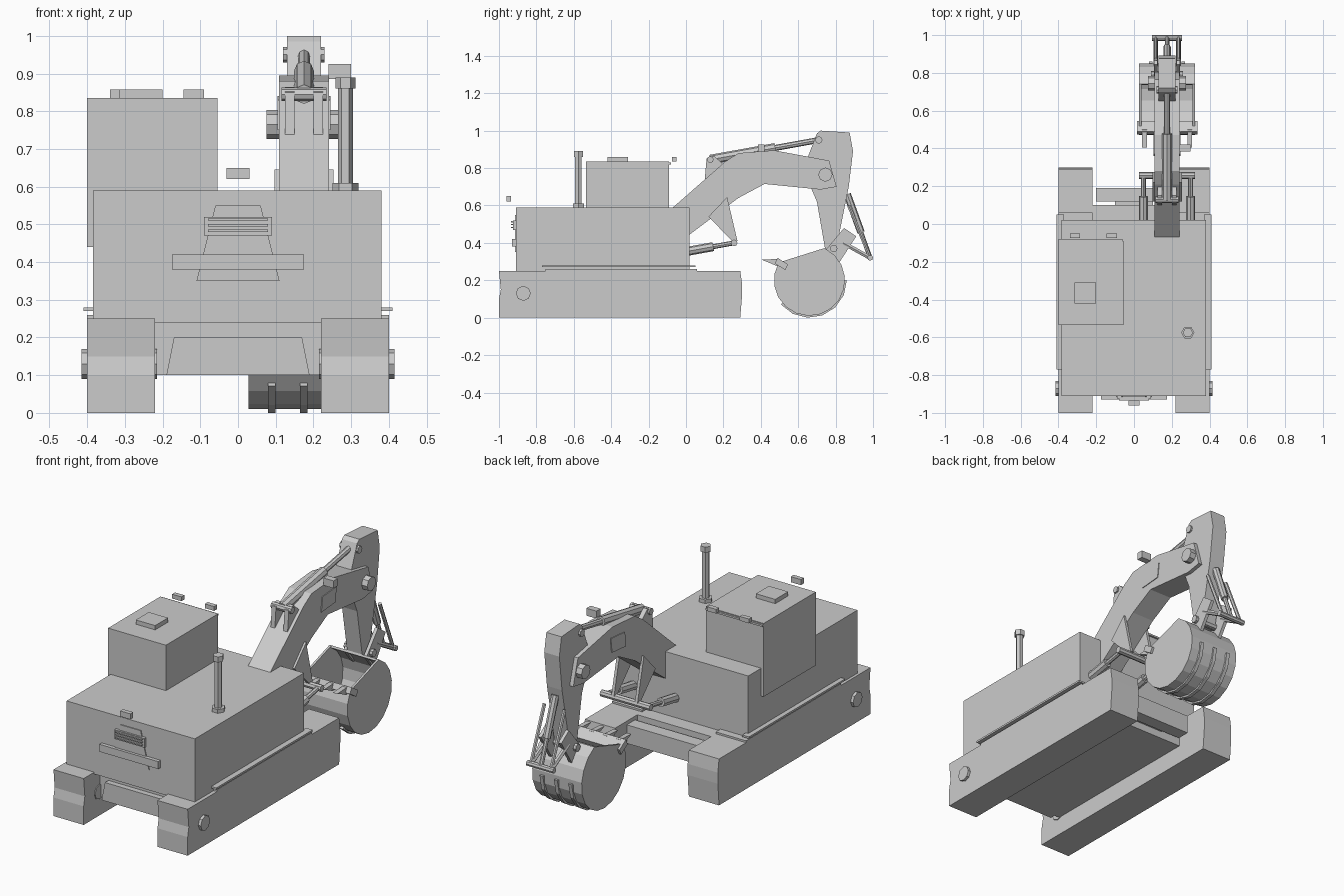
import bpy
import bmesh
from math import cos, sin, radians, tau
from mathutils import Vector

default_cube = bpy.data.objects.get("Cube")
if default_cube:
    bpy.data.objects.remove(default_cube)

grey = bpy.data.materials.new("plain grey")
grey.use_nodes = True
colour = (.6, .6, .6, 1)
grey.diffuse_color = colour
grey.node_tree.nodes["Principled BSDF"].inputs["Base Color"].default_value = colour

arm_x = .175
body_top = .59
mirror = (-1, 1)


def extrude(name, outline, step):
    """Sweep a closed outline of points along a step into a solid part."""
    bm = bmesh.new()
    face = bm.faces.new([bm.verts.new(point) for point in outline])
    swept = bmesh.ops.extrude_face_region(bm, geom=[face])["geom"]
    moved = [item for item in swept if isinstance(item, bmesh.types.BMVert)]
    bmesh.ops.translate(bm, vec=step, verts=moved)
    bmesh.ops.recalc_face_normals(bm, faces=bm.faces)
    mesh = bpy.data.meshes.new(name)
    bm.to_mesh(mesh)
    bm.free()
    mesh.materials.append(grey)
    part = bpy.data.objects.new(name, mesh)
    bpy.context.collection.objects.link(part)


def plate(name, outline, width, centre=arm_x):
    """Upright plate from a (y, z) outline, centred across x."""
    left = centre - width / 2
    extrude(name, [(left, y, z) for y, z in outline], (width, 0, 0))


def plate_pair(name, outline, width, offset, centre=arm_x):
    for sign in mirror:
        plate(name, outline, width, centre + sign * offset)


def box(name, x, y, z):
    (left, right), (rear, front), (low, high) = x, y, z
    outline = [(rear, low), (front, low), (front, high), (rear, high)]
    plate(name, outline, right - left, (left + right) / 2)


def trapezoid(name, low_half, high_half, z, y):
    (low, high), (rear, front) = z, y
    outline = [(-low_half, low), (low_half, low), (high_half, high), (-high_half, high)]
    extrude(name, [(x, rear, height) for x, height in outline], (0, front - rear, 0))


def rod(name, start, end, radius, sides=8):
    start, end = Vector(start), Vector(end)
    turn = (end - start).to_track_quat('Z', 'Y')
    angles = [tau * i / sides for i in range(sides)]
    ring = [start + turn @ Vector((radius * cos(a), radius * sin(a), 0)) for a in angles]
    extrude(name, ring, end - start)


def pin(name, at, radius, width, centre=arm_x):
    """Rod lying across x through the (y, z) point."""
    half = width / 2
    rod(name, (centre - half, *at), (centre + half, *at), radius)


def ram(name, start, end, barrel, radius, offset=0):
    """Hydraulic cylinder: thick barrel, thin rod, between two (y, z) points."""
    start = Vector((arm_x + offset, *start))
    end = Vector((arm_x + offset, *end))
    rod(name + "_barrel", start, start.lerp(end, .6), barrel)
    rod(name + "_rod", start.lerp(end, .5), end, radius)


# Tracks with bulged front ends, hubs, fenders and side steps
track = [(-1, 0), (.29, 0), (.3, .12), (.3, .18), (.29, .25),
         (-1, .25), (-.99, .15), (-1, .1)]
plate_pair("track", track, .18, .31, centre=0)
for sign in mirror:
    pin("track_hub", (-.87, .13), .04, .2, sign * .315)
    box("fender", (sign * .22, sign * .4), (-.75, .06), (.25, .26))
    box("side_step", (sign * .37, sign * .41), (-.77, .05), (.27, .28))

# Frame between the tracks
box("under_frame", (-.22, .22), (-.86, .1), (.1, .25))
trapezoid("frame_end", .19, .17, (.1, .2), (-.89, -.8))
box("front_crossbar", (-.2, .22), (.12, .19), (.13, .23))
box("crossbar_mount", (-.1, .1), (.09, .13), (.14, .2))

# Body with its rear panel, bumper, grille and camera
box("body", (-.385, .38), (-.91, .02), (.24, body_top))
trapezoid("rear_panel", .11, .06, (.35, .55), (-.915, -.9))
box("rear_bumper", (-arm_x, arm_x), (-.93, -.9), (.38, .42))
box("grille", (-.09, .09), (-.925, -.9), (.47, .52))
for row in range(3):
    low = .48 + row * .015
    box("grille_slat", (-.08, .08), (-.935, -.92), (low, low + .006))
box("rear_camera", (-.03, .03), (-.96, -.935), (.62, .65))

# Cab with roof hatch and lamps
roof = .835
lamp_top = .858
box("cab", (-.4, -.055), (-.535, -.09), (.44, roof))
box("roof_hatch", (-.315, -.2), (-.42, -.31), (roof, lamp_top))
box("lamp_bar", (-.4, -.06), (-.1, -.08), (.82, .83))
for left in (-.34, -.145):
    box("cab_lamp", (left, left + .055), (-.075, -.05), (roof, lamp_top))

# Exhaust stack
for name, radius, low, high in (("base", .035, body_top, .61),
                                ("pipe", .02, body_top, .88),
                                ("cap", .027, .86, .89)):
    rod("exhaust_" + name, (.285, -.575, low), (.285, -.575, high), radius, sides=6)

# Joints of the digging arm, as (y, z)
lift_foot, lift_joint = (-.02, .35), (.257, .4)
ram_foot, ram_joint = (.13, .845), (.71, .95)
elbow = (.745, .765)
curl_foot, link_joint = (.862, .66), (.985, .32)
bucket_joint = (.79, .37)

# Boom
boom = [(-.075, .585), (.21, .835), (.28, .88), (.47, .895), (.765, .84),
        (.805, .7), (.72, .685), (.42, .715), (.28, .64), (.02, .445)]
plate("boom", boom, .133)
plate_pair("boom_panel", [(.36, .75), (.48, .76), (.49, .84), (.37, .83)], .007, .067)
pin("elbow_pin", elbow, .038, .2)
box("boom_lamp", (.24, .3), (.385, .42), (.885, .925))

# Boom lift rams and their brackets
plate_pair("lift_bracket", [(.12, .54), (.22, .645), (.275, .41), lift_joint], .016, .07)
pin("lift_pin", lift_joint, .018, .295)
for sign in mirror:
    ram("lift_ram", lift_foot, lift_joint, .024, .013, offset=sign * .125)

# Stick and the ram that moves it
stick = [(.7, .985), (.72, 1), (.875, .99), (.893, .89), (.87, .7), (.8, .35),
         (.745, .36), (.7, .62), (.67, .69), (.64, .83)]
plate("stick", stick, .09)
plate_pair("ram_bracket", [(.1, .735), (.2, .82), (.15, .865), (.11, .85)], .025, .038)
ram("stick_ram", ram_foot, ram_joint, .026, .016)
pin("ram_foot_pin", ram_foot, .018, .12)
pin("stick_top_pin", ram_joint, .02, .11)


def bucket_arc(radius, start=65, end=-210, steps=14):
    """Points along the round bucket back, clockwise in (y, z)."""
    angles = [radians(start + (end - start) * i / steps) for i in range(steps + 1)]
    return [(.66 + radius * cos(a), .2 + radius * sin(a)) for a in angles]


# Bucket: open shell, side walls, ribs, cutting edge and teeth
outer = .19
bucket_width = .295
plate("bucket_shell", bucket_arc(outer) + bucket_arc(outer - .012)[::-1], bucket_width)
plate_pair("bucket_side", bucket_arc(outer), .012, bucket_width / 2 - .006)
rib = bucket_arc(outer + .01, 0, -140, 6) + bucket_arc(outer - .006, 0, -140, 6)[::-1]
for row in (-1, 0, 1):
    plate("bucket_rib", rib, .02, arm_x + row * .086)
plate("cutting_edge", [(.475, .29), (.53, .255), (.545, .285), (.49, .32)], .32)
for row in range(4):
    tooth_x = arm_x + (row - 1.5) * .08
    plate("bucket_tooth", [(.405, .31), (.49, .275), (.54, .275), (.5, .315)], .026, tooth_x)

# Bucket ears and curl linkage
plate_pair("bucket_ear", [(.845, .48), (.91, .435), (.81, .28), (.745, .36)], .018, .06)
for sign in mirror:
    side_x = arm_x + sign * .06
    rod("link_arm", (side_x, *link_joint), (side_x, .84, .4), .013, sides=6)
    rod("link_strut", (side_x, *link_joint), (side_x, .87, .6), .01, sides=6)
ram("curl_ram", curl_foot, link_joint, .02, .012)
pin("link_pin", link_joint, .015, .16)
pin("bucket_pin", bucket_joint, .02, .17)
